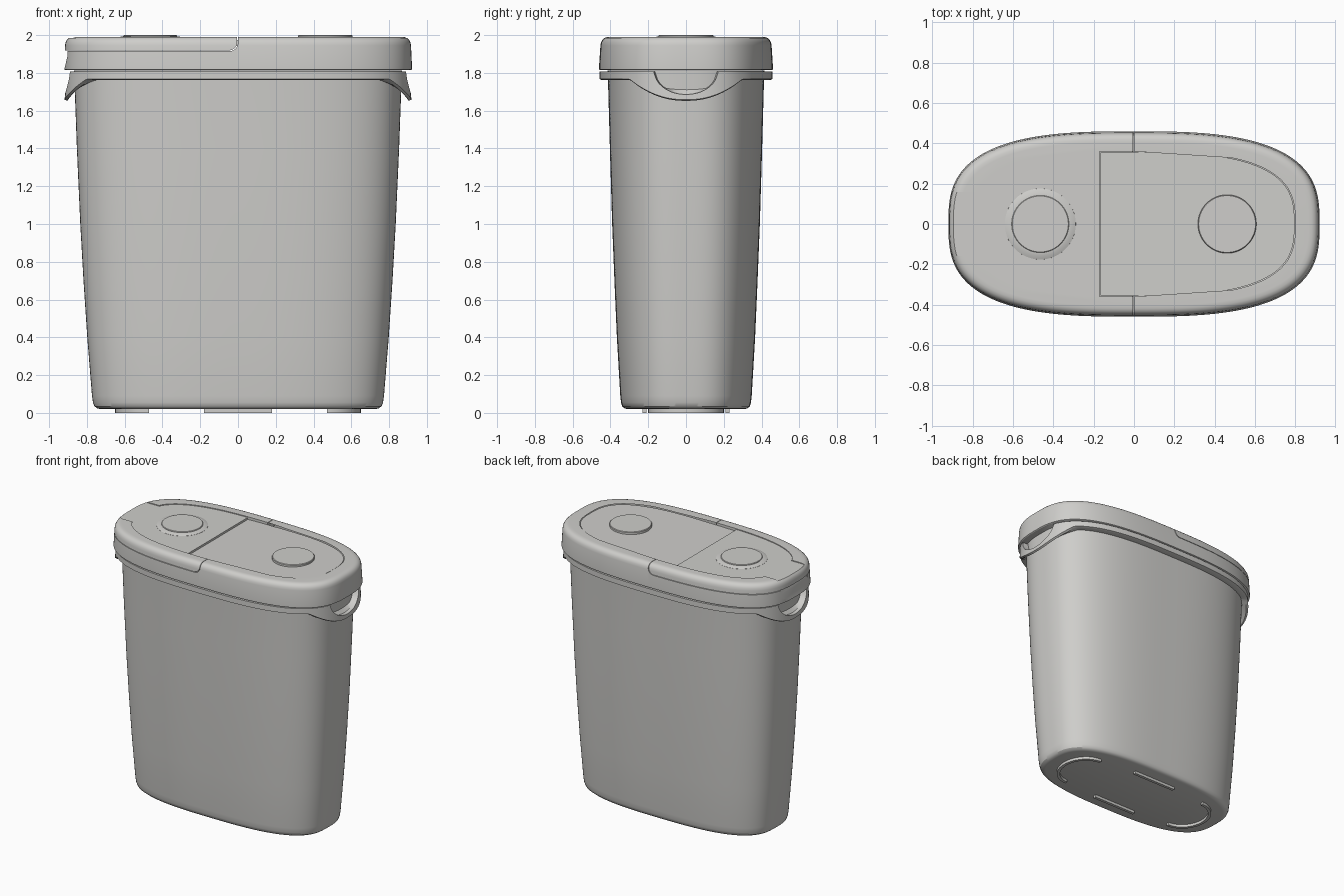
import bpy, bmesh, math

if "Cube" in bpy.data.objects:
    bpy.data.objects.remove(bpy.data.objects["Cube"])

N = 360      # points around the oval
EXP = 2.9    # squareness of the oval

mat = bpy.data.materials.new("warm light grey")
mat.diffuse_color = (0.62, 0.615, 0.595, 1)
mat.use_nodes = True
mat.node_tree.nodes["Principled BSDF"].inputs["Base Color"].default_value = mat.diffuse_color


def oval(a, b, count=N):
    pts = []
    for i in range(count):
        t = 2 * math.pi * i / count
        c, s = math.cos(t), math.sin(t)
        r = (abs(c / a) ** EXP + abs(s / b) ** EXP) ** (-1 / EXP)
        pts.append((r * c, r * s))
    return pts


def make(name, verts, faces):
    me = bpy.data.meshes.new(name)
    me.from_pydata(verts, [], faces)
    bm = bmesh.new()
    bm.from_mesh(me)
    bmesh.ops.recalc_face_normals(bm, faces=bm.faces)
    bm.to_mesh(me)
    bm.free()
    me.materials.append(mat)
    ob = bpy.data.objects.new(name, me)
    bpy.context.collection.objects.link(ob)
    return ob


def loft(name, rings, ring_closed=False):
    """Skin a list of equal rings of 3D points, capped or joined end to start."""
    n, m = len(rings[0]), len(rings)
    verts = [p for r in rings for p in r]
    faces = []
    for k in range(m if ring_closed else m - 1):
        k2 = (k + 1) % m
        for i in range(n):
            j = (i + 1) % n
            faces.append((k * n + i, k * n + j, k2 * n + j, k2 * n + i))
    if not ring_closed:
        faces += [tuple(range(n)), tuple(range((m - 1) * n, m * n))]
    return make(name, verts, faces)


def oval_loft(name, profile):
    return loft(name, [[(x, y, z) for x, y in oval(a, b)] for z, a, b in profile])


def prism_z(name, pts, bottom, top):
    """Extrude an xy outline; bottom and top are functions of x."""
    return loft(name, [[(x, y, f(x)) for x, y in pts] for f in (bottom, top)])


def prism_y(name, pts, half):
    return loft(name, [[(x, y, z) for x, z in pts] for y in (-half, half)])


def boolean(ob, cutter, op='DIFFERENCE'):
    mod = ob.modifiers.new("cut", 'BOOLEAN')
    mod.operation, mod.object, mod.solver = op, cutter, 'EXACT'
    bpy.context.view_layer.objects.active = ob
    bpy.ops.object.modifier_apply(modifier=mod.name)


def flat(z):
    return lambda x: z


# Tapered container body
oval_loft("container_body", [
    (.02, .725, .31), (.024, .745, .326), (.035, .76, .338), (.055, .768, .344),
    (.09, .773, .348), (.4, .798, .366), (.7, .818, .379), (1.0, .835, .391),
    (1.4, .853, .403), (1.76, .866, .413), (1.812, .868, .415)])

# Rim flange that dips into a finger cup at both ends
outer, inner, wall = oval(.902, .459), oval(.888, .445), oval(.862, .409)
rings = [[] for _ in range(6)]
for (ox, oy), (ix, iy), (wx, wy) in zip(outer, inner, wall):
    y = abs(oy)
    dip = max(0, 1 - (y / .3) ** 2.2)
    notch = math.sqrt(max(0, 1 - (y / .168) ** 2))
    zb, zt = 1.762 - .11 * dip, 1.808 - .122 * notch
    flare = 1 + .018 * dip
    fold = zb + .055 * dip
    rings[0].append((wx, wy, fold))
    rings[1].append((ix * flare, iy, zb))
    rings[2].append((ox * flare, oy, zb + .006))
    rings[3].append((ox * (1 + .018 * dip * (1 - .7 * (zt - zb) / .16)), oy, zt))
    rings[4].append((ix, iy, zt))
    rings[5].append((wx, wy, max(zt, fold + .006)))
loft("rim_flange", rings, ring_closed=True)

# Lid shell, made twice: fixed lid and hinged flap
LID = [(1.814, .915, .453), (1.818, .921, .46), (1.84, .921, .46), (1.945, .916, .453),
       (1.962, .913, .45), (1.975, .906, .443), (1.984, .896, .433), (1.989, .882, .42),
       (1.99, .865, .404)]
lid = oval_loft("fixed_lid", LID)
flap = oval_loft("hinged_flap", LID)


def flap_region(name, d):
    arc = [(-.045 - d + .045 * math.cos(t), 1.96 + d + .045 * math.sin(t))
           for t in [-math.pi / 2 + i * math.pi / 16 for i in range(9)]]
    return prism_y(name, [(-1.2, 1.915 + d)] + arc + [(-d, 2.2), (-1.2, 2.2)], 1)


# Panel outlines on the lid top
panel = oval(.8, .36)
edge_y = .36 * (1 - (.17 / .8) ** EXP) ** (1 / EXP)
right_pts = [(-.17, -edge_y)] + sorted(
    [p for p in panel if p[0] > -.168], key=lambda p: math.atan2(p[1], p[0])) + [(-.17, edge_y)]
left = [p for p in panel if -.77 < p[0] < -.172]
left_pts = [(-.16, edge_y)] + left + [(-.77, -.16), (-1.1, -.16)]
cut_at = next(i for i, p in enumerate(left_pts) if p[1] < 0)
left_pts = left_pts[:cut_at] + [(-.77, .16), (-1.1, .16), (-1.1, -.16), (-.77, -.16)] \
    + [p for p in left if p[1] < 0] + [(-.16, -edge_y)]

# Cut seams, recesses and the grip under the flap
region = flap_region("cutter_flap_seat", 0)
region_in = flap_region("cutter_flap_shape", .004)
recess = prism_z("cutter_right_panel", right_pts, flat(1.95), flat(2.2))
shallow = prism_z("cutter_left_panel", left_pts, flat(1.984), flat(2.2))
grip = prism_y("cutter_grip", [(-1.1, 1.93), (-.893, 1.93), (-.924, 1.80), (-1.1, 1.80)], .16)
boolean(lid, region)
boolean(lid, recess)
boolean(lid, grip)
boolean(flap, region_in, 'INTERSECT')
boolean(flap, recess)
boolean(flap, shallow)
for c in (region, region_in, recess, shallow, grip):
    bpy.data.objects.remove(c)

# Gently sloping panel on the right
inset = [(.315 + (x - .315) * .992, y * .989) for x, y in right_pts]
prism_z("right_panel", inset, flat(1.945), lambda x: 1.972 + (x + .17) / .97 * .016)


# Round press discs
def disc(name, x, profile):
    ring = [(math.cos(2 * math.pi * i / 96), math.sin(2 * math.pi * i / 96)) for i in range(96)]
    return loft(name, [[(x + r * c, r * s, z) for c, s in ring] for z, r in profile])


disc("right_disc", .462, [(1.95, .145), (1.996, .145), (2.0, .141)])
disc("left_disc", -.465, [(1.96, .142), (1.997, .142), (2.0, .139)])
disc("left_disc_mound", -.465, [(1.975, .178), (1.985, .176), (1.988, .168), (1.992, .155),
                                (1.994, .143)])

# Feet under the base: two bars and two curved ridges
for s, side in ((-1, "front"), (1, "back")):
    y = s * .22
    prism_z(side + "_foot_bar",
            [(-.18, y - .011), (.18, y - .011), (.18, y + .011), (-.18, y + .011)],
            flat(0), flat(.03))
for s, side in ((-1, "left"), (1, "right")):
    angs = [math.radians(-90 + 180 * i / 32) for i in range(33)]
    arc = [(s * (.47 + .18 * math.cos(t)), .2 * math.sin(t)) for t in angs]
    arc += [(s * (.47 + .158 * math.cos(t)), .178 * math.sin(t)) for t in reversed(angs)]
    prism_z(side + "_foot_ridge", arc, flat(0), flat(.03))

# Smooth shading with crisp edges
bpy.ops.object.select_all(action='DESELECT')
for ob in bpy.context.scene.objects:
    ob.select_set(True)
    bpy.context.view_layer.objects.active = ob
bpy.ops.object.shade_smooth_by_angle(angle=math.radians(32))
